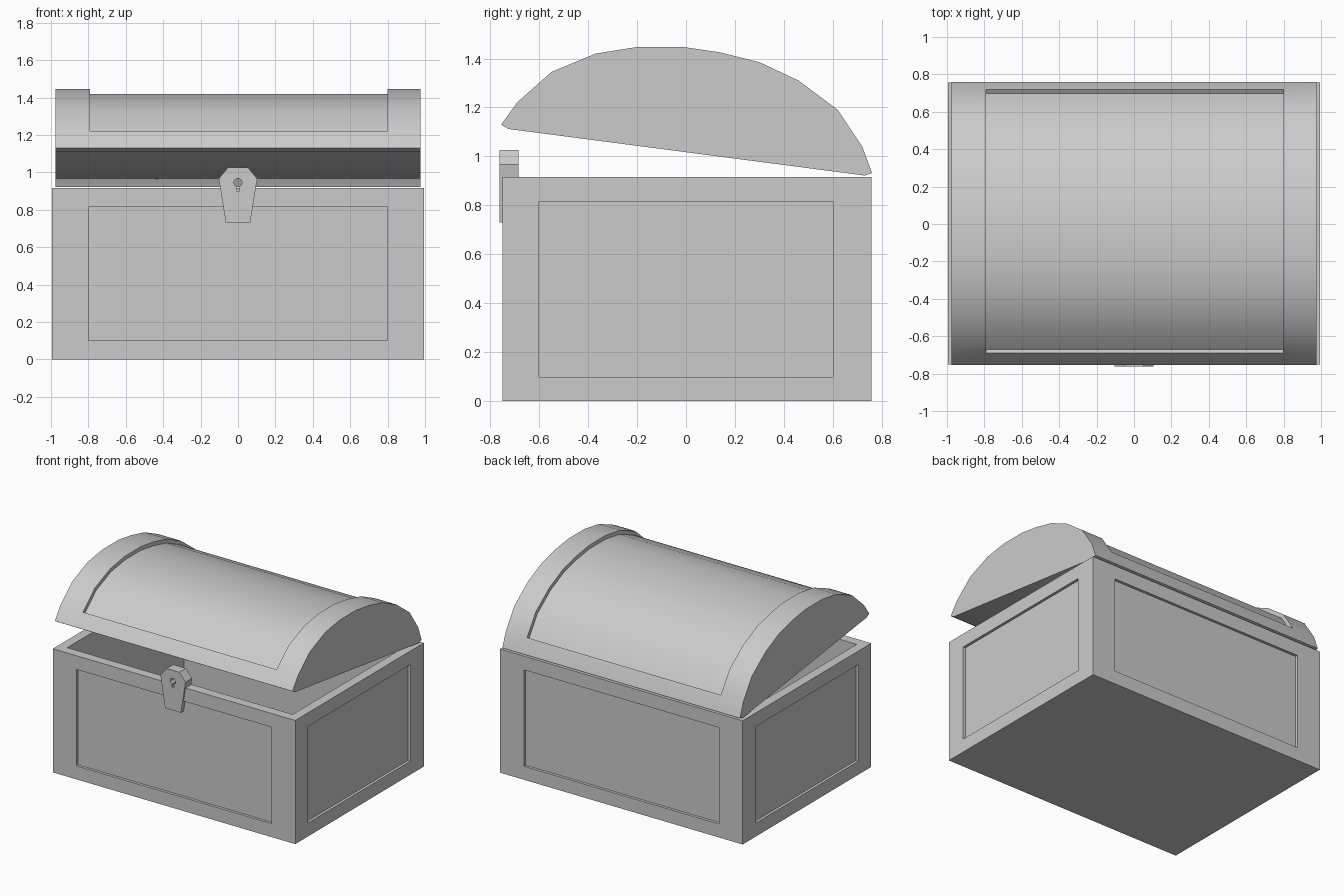
import bpy, bmesh, math

if "Cube" in bpy.data.objects:
    bpy.data.objects.remove(bpy.data.objects["Cube"])


def finish(name, bm):
    bmesh.ops.recalc_face_normals(bm, faces=bm.faces)
    me = bpy.data.meshes.new(name)
    bm.to_mesh(me)
    bm.free()
    ob = bpy.data.objects.new(name, me)
    bpy.context.collection.objects.link(ob)
    return ob


def loft(name, rings):
    """Join matching rings of points into a capped solid."""
    bm = bmesh.new()
    rows = [[bm.verts.new(p) for p in r] for r in rings]
    n = len(rows[0])
    for a, b in zip(rows, rows[1:]):
        for i in range(n):
            j = (i + 1) % n
            bm.faces.new((a[i], a[j], b[j], b[i]))
    bm.faces.new(rows[0])
    bm.faces.new(rows[-1])
    bmesh.ops.remove_doubles(bm, verts=bm.verts, dist=1e-4)
    return finish(name, bm)


def box(name, x0, x1, y0, y1, z0, z1):
    return loft(name, [[(x0, y0, z), (x1, y0, z), (x1, y1, z), (x0, y1, z)]
                       for z in (z0, z1)])


def cut(ob, cutter):
    cutter.hide_render = True
    m = ob.modifiers.new("cut", 'BOOLEAN')
    m.operation, m.solver, m.object = 'DIFFERENCE', 'EXACT', cutter
    bpy.context.view_layer.objects.active = ob
    bpy.ops.object.modifier_apply(modifier=m.name)
    bpy.data.objects.remove(cutter)


# Chest body: open box with a recessed panel on each side
W, F, B, H, T, D = 0.995, -0.75, 0.757, 0.917, 0.07, 0.02
body = box("chest_body", -W, W, F, B, 0, H)
cut(body, box("cavity", -W + T, W - T, F + T, B - T, T, H + 0.1))
for lo, hi in ((F - 0.1, F + D), (B - D, B + 0.1)):
    cut(body, box("panel_cutter", -0.8, 0.8, lo, hi, 0.1, 0.815))
for lo, hi in ((-W - 0.1, -W + D), (W - D, W + 0.1)):
    cut(body, box("panel_cutter", lo, hi, -0.6, 0.6, 0.1, 0.815))

# Lid: tilted arched profile (y, z), recessed between the two end bands
arc = [(-0.69, 1.22), (-0.55, 1.345), (-0.37, 1.42), (-0.2, 1.447), (-0.01, 1.447),
       (0.14, 1.425), (0.3, 1.385), (0.46, 1.31), (0.62, 1.19), (0.72, 1.04)]
start, end = [(-0.725, 1.112), (-0.755, 1.13)], [(0.76, 0.932), (0.73, 0.922)]


def lid_profile(depth):
    moved = []
    for i, (y, z) in enumerate(arc):
        a, b = arc[max(i - 1, 0)], arc[min(i + 1, len(arc) - 1)]
        dy, dz = b[0] - a[0], b[1] - a[1]
        k = depth / math.hypot(dy, dz)
        moved.append((y + dz * k, z - dy * k))
    return start + [arc[0]] + moved + [arc[-1]] + end


lid = loft("lid", [[(x, y, z) for y, z in lid_profile(d)] for x, d in
                   ((-0.975, 0), (-0.79, 0), (-0.79, 0.028),
                    (0.8, 0.028), (0.8, 0), (0.975, 0))])
lid.select_set(True)
bpy.context.view_layer.objects.active = lid
bpy.ops.object.shade_smooth_by_angle(angle=math.radians(32))


# Latch plate with keyhole
def plate(name, outline, y0, y1):
    return loft(name, [[(x, y, z) for x, z in outline] for y in (y0, y1)])


half = [(0.065, 0.73), (0.103, 0.967), (0.052, 1.027)]
latch = plate("latch", half + [(-x, z) for x, z in reversed(half)], -0.762, -0.685)
hole = [(0.007, 0.9)]
for i in range(13):
    t = math.radians(-70 + 320 * i / 12)
    hole.append((0.022 * math.cos(t), 0.945 + 0.022 * math.sin(t)))
hole.append((-0.007, 0.9))
cut(latch, plate("keyhole_cutter", hole, -0.8, -0.6))
